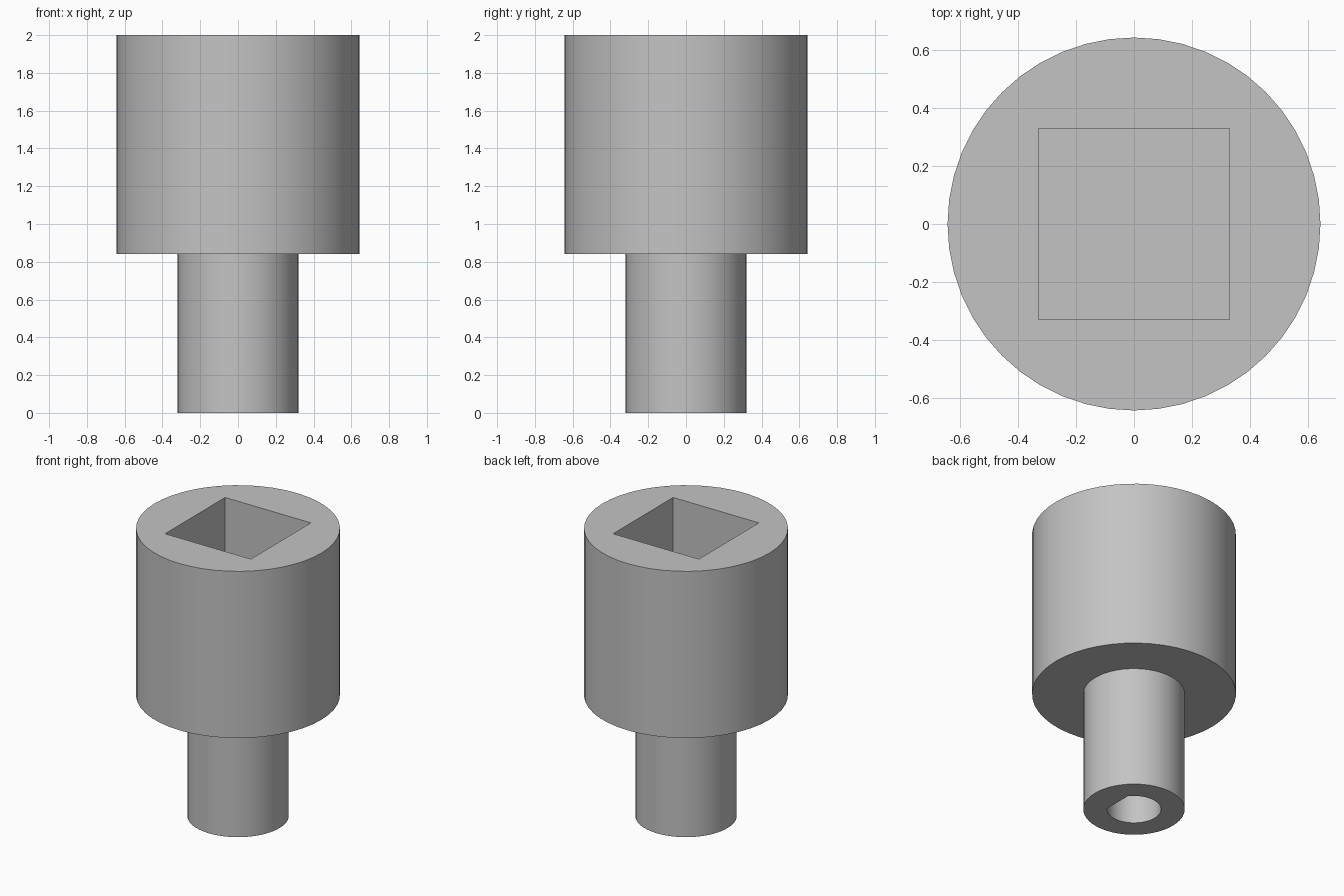
import bpy, bmesh, math

SIDES = 48
BODY_R, STEM_R, BORE_R = 0.643, 0.32, 0.17
TOP, SHOULDER = 2.0, 0.84
POCKET_HALF, POCKET_FLOOR = 0.33, 1.15
BORE_TOP, FLAT_X = 0.8, 0.137

cube = bpy.data.objects.get("Cube")
if cube:
    bpy.data.objects.remove(cube, do_unlink=True)

grey = bpy.data.materials.new("plain grey")
grey.use_nodes = True
colour = (0.55, 0.55, 0.55, 1)
grey.diffuse_color = colour
grey.node_tree.nodes["Principled BSDF"].inputs["Base Color"].default_value = colour


def circle(radius, start=0.0, end=2 * math.pi, count=SIDES, closed=True):
    """Points along a circle or an arc."""
    steps = count if closed else count - 1
    return [(radius * math.cos(start + (end - start) * i / steps),
             radius * math.sin(start + (end - start) * i / steps))
            for i in range(count)]


def solid(name, sections):
    """Closed solid from (outline, height) sections with equal point counts."""
    bm = bmesh.new()
    rings = [[bm.verts.new((x, y, z)) for x, y in outline] for outline, z in sections]
    bm.faces.new(rings[0][::-1])
    bm.faces.new(rings[-1])
    for low, high in zip(rings, rings[1:]):
        for i in range(len(low)):
            j = (i + 1) % len(low)
            bm.faces.new((low[i], low[j], high[j], high[i]))
    bmesh.ops.recalc_face_normals(bm, faces=bm.faces)
    mesh = bpy.data.meshes.new(name)
    bm.to_mesh(mesh)
    bm.free()
    obj = bpy.data.objects.new(name, mesh)
    bpy.context.collection.objects.link(obj)
    mesh.materials.append(grey)
    return obj


# Stepped body: narrow stem below, wide socket head above
adapter = solid("socket_adapter", [
    (circle(STEM_R), 0), (circle(STEM_R), SHOULDER),
    (circle(BODY_R), SHOULDER), (circle(BODY_R), TOP)])

# Square pocket in the head
h = POCKET_HALF
pocket = solid("pocket_cutter", [
    ([(-h, -h), (h, -h), (h, h), (-h, h)], z) for z in (POCKET_FLOOR, TOP + 0.2)])

# D-shaped shaft bore in the stem, flat towards +x
a = math.acos(FLAT_X / BORE_R)
outline = circle(BORE_R, a, 2 * math.pi - a, 40, closed=False)
bore = solid("bore_cutter", [(outline, z) for z in (-0.2, BORE_TOP)])

# Cut both recesses and discard the cutters
bpy.ops.object.select_all(action='DESELECT')
bpy.context.view_layer.objects.active = adapter
adapter.select_set(True)
for cutter in (pocket, bore):
    cutter.hide_render = True
    mod = adapter.modifiers.new(cutter.name, 'BOOLEAN')
    mod.operation = 'DIFFERENCE'
    mod.solver = 'EXACT'
    mod.object = cutter
    bpy.ops.object.modifier_apply(modifier=mod.name)
    bpy.data.objects.remove(cutter, do_unlink=True)

bpy.ops.object.shade_smooth_by_angle(angle=math.radians(30))
